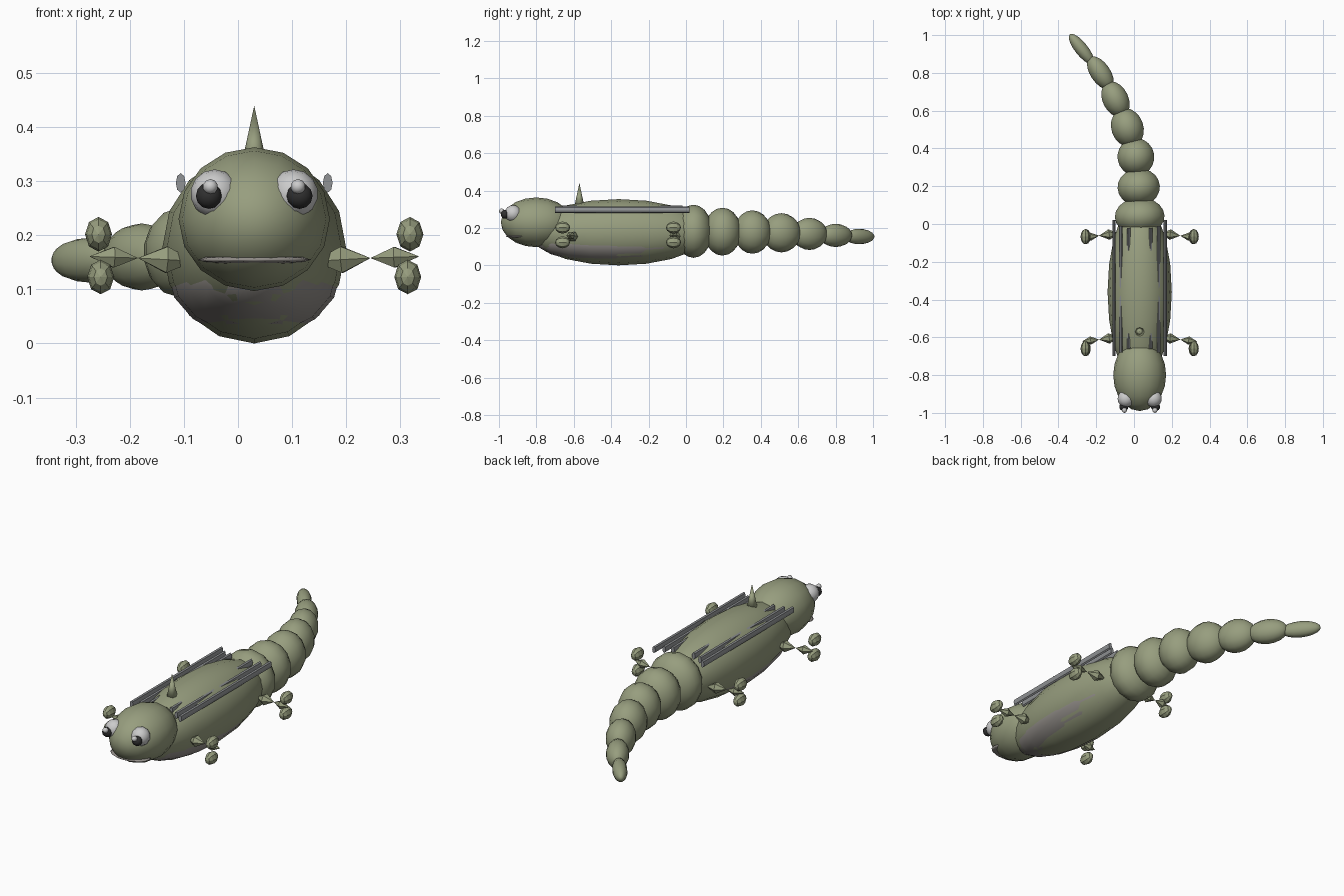
import bpy, math
from mathutils import Matrix, Vector

if "Cube" in bpy.data.objects:
    bpy.data.objects.remove(bpy.data.objects["Cube"])

CX = 0.03  # symmetry plane of the body


def mat(name, col):
    m = bpy.data.materials.new(name)
    m.diffuse_color = (*col, 1)
    m.use_nodes = True
    m.node_tree.nodes["Principled BSDF"].inputs["Base Color"].default_value = m.diffuse_color
    return m


green = mat("olive_skin", (0.31, 0.34, 0.21))
belly_mat = mat("belly_skin", (0.30, 0.28, 0.26))
grey = mat("fin_grey", (0.28, 0.29, 0.30))
white = mat("eye_white", (0.75, 0.75, 0.75))
black = mat("pupil_dark", (0.03, 0.03, 0.03))


def finish(name, material, smooth=True):
    o = bpy.context.object
    o.name = name
    o.data.materials.append(material)
    if smooth:
        bpy.ops.object.shade_smooth()
    return o


def blob(name, loc, size, material, seg=16, rings=10, yaw=0, smooth=True):
    """Ellipsoid with its poles along y, turned by yaw around z."""
    bpy.ops.mesh.primitive_uv_sphere_add(segments=seg, ring_count=rings, radius=1)
    o = finish(name, material, smooth)
    o.data.transform(Matrix.Translation(loc) @ Matrix.Rotation(yaw, 4, 'Z')
                     @ Matrix.Diagonal((*size, 1)) @ Matrix.Rotation(math.pi / 2, 4, 'X'))
    return o


def spindle(name, a, b, r, t=0.45):
    """Faceted double cone from a to b, widest at fraction t."""
    a, b = Vector(a), Vector(b)
    q = (b - a).to_track_quat('Z', 'Y')
    n = 6
    verts = [a, b]
    for i in range(n):
        w = 2 * math.pi * i / n
        verts.append(a.lerp(b, t) + q @ Vector((r * math.cos(w), r * math.sin(w), 0)))
    faces = []
    for i in range(n):
        j = (i + 1) % n
        faces += [(0, 2 + j, 2 + i), (1, 2 + i, 2 + j)]
    me = bpy.data.meshes.new(name)
    me.from_pydata(verts, [], faces)
    o = bpy.data.objects.new(name, me)
    bpy.context.collection.objects.link(o)
    me.materials.append(green)


# Body, belly and head
blob("body", (CX, -0.36, 0.177), (0.17, 0.48, 0.177), green)
blob("belly", (CX, -0.375, 0.132), (0.16, 0.43, 0.123), belly_mat)
blob("head", (CX, -0.80, 0.23), (0.14, 0.19, 0.133), green)
blob("mouth", (CX, -0.90, 0.155), (0.105, 0.064, 0.009), belly_mat, 12, 8)

# Tail segments: x, y, z, half width, half length, half height
tail = [(0.03, 0.04, 0.182, 0.135, 0.10, 0.142), (0.025, 0.195, 0.18, 0.115, 0.10, 0.128),
        (0.01, 0.355, 0.178, 0.10, 0.10, 0.116), (-0.035, 0.51, 0.174, 0.087, 0.105, 0.105),
        (-0.098, 0.66, 0.168, 0.07, 0.10, 0.086), (-0.178, 0.80, 0.16, 0.054, 0.10, 0.062),
        (-0.278, 0.926, 0.154, 0.035, 0.10, 0.041)]
for i, (x, y, z, w, l, h) in enumerate(tail):
    p, q = tail[max(i - 1, 0)], tail[min(i + 1, len(tail) - 1)]
    yaw = -math.atan2(q[0] - p[0], q[1] - p[1])
    blob(f"tail_segment_{i + 1}", (x, y, z), (w, l, h), green, 14, 10, yaw)

# Back spike
bpy.ops.mesh.primitive_cone_add(vertices=8, radius1=0.028, depth=0.13,
                                location=(CX, -0.57, 0.375))
finish("back_spike", green)

for s, side in ((-1, "left"), (1, "right")):
    # Eye, pupil and glint
    blob(f"{side}_eye", (CX + s * 0.073, -0.925, 0.277), (0.045, 0.045, 0.045), white, 14, 8)
    blob(f"{side}_pupil", (CX + s * 0.084, -0.968, 0.273), (0.024, 0.022, 0.024), black, 12, 8)
    blob(f"{side}_eye_glint", (CX + s * 0.081, -0.986, 0.29), (0.014, 0.014, 0.014), white, 10, 6)

    # Long flat fins lying along the back
    for k, (off, y0, y1, z) in enumerate([(0.136, -0.70, 0.02, 0.297),
                                          (0.10, -0.68, -0.01, 0.297),
                                          (0.058, -0.66, -0.02, 0.302)]):
        bpy.ops.mesh.primitive_cylinder_add(vertices=8, radius=1, depth=1)
        o = finish(f"{side}_fin_{k + 1}", grey, False)
        o.data.transform(Matrix.Translation((CX + s * off, (y0 + y1) / 2, z))
                         @ Matrix.Diagonal((0.009, y1 - y0, 0.018, 1))
                         @ Matrix.Rotation(math.pi / 2, 4, 'X'))

    # Legs: two spindles and three toes each
    for leg, y, toes in (("front", -0.60, -0.06), ("rear", -0.05, -0.017)):
        hip = (CX + s * 0.11, y, 0.152)
        knee = (CX + s * 0.215, y - 0.012, 0.158)
        foot = (CX + s * 0.305, y - 0.022, 0.161)
        spindle(f"{side}_{leg}_upper_leg", hip, knee, 0.028, 0.5)
        spindle(f"{side}_{leg}_lower_leg", knee, foot, 0.022, 0.5)
        for k, (dx, dy, z) in enumerate([(0.288, toes, 0.202), (0.284, toes, 0.123)]):
            blob(f"{side}_{leg}_toe_{k + 1}", (CX + s * dx, y + dy, z),
                 (0.025, 0.04, 0.032), green, 8, 6, smooth=False)
